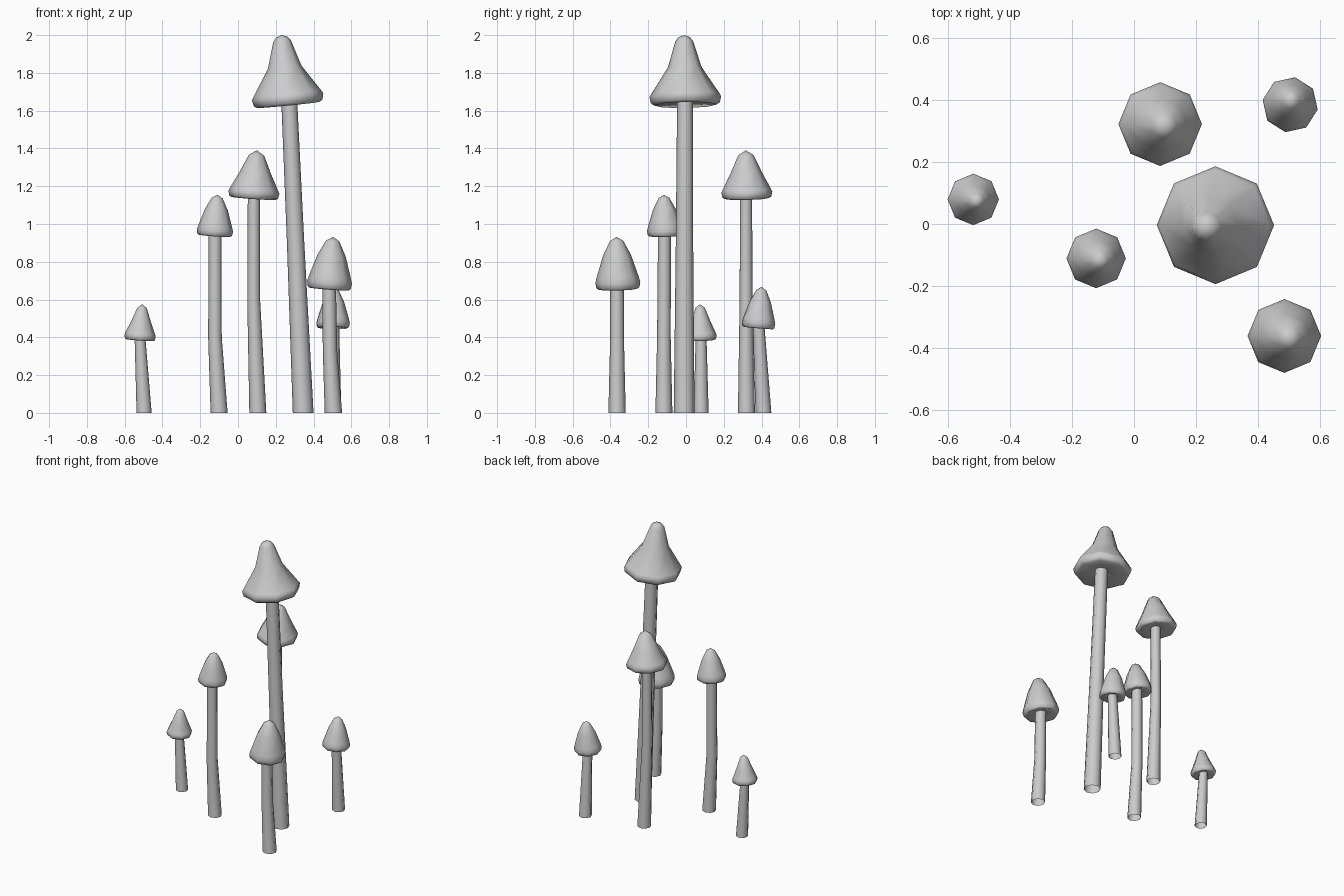
import bpy, bmesh, math
from mathutils import Vector, Matrix

if "Cube" in bpy.data.objects:
    bpy.data.objects.remove(bpy.data.objects["Cube"])

SIDES = 8
# cap profiles: (radius, height) as fractions, from under the cap to near the tip
BELL = [(0.3, 0.08), (0.87, 0.0), (0.96, 0.03), (1.0, 0.13), (0.93, 0.24), (0.63, 0.64), (0.3, 0.92)]
CONE = [(0.3, 0.08), (0.87, 0.0), (0.96, 0.03), (1.0, 0.13), (0.94, 0.2), (0.62, 0.53), (0.3, 0.9)]
FLARED = [(0.25, 0.07), (0.87, 0.0), (0.96, 0.03), (1.0, 0.12), (0.94, 0.17), (0.47, 0.54), (0.25, 0.91), (0.16, 0.97)]


def loft(name, rings, tip=None, root=None):
    """Skin a list of vertex rings, optionally closed to a point at each end."""
    bm = bmesh.new()
    loops = [[bm.verts.new(p) for p in ring] for ring in rings]
    for a, b in zip(loops, loops[1:]):
        for i in range(SIDES):
            j = (i + 1) % SIDES
            bm.faces.new((a[i], a[j], b[j], b[i]))
    for point, ring, flip in ((tip, loops[-1], False), (root, loops[0], True)):
        if point is None:
            continue
        v = bm.verts.new(point)
        for i in range(SIDES):
            p, q = ring[i], ring[(i + 1) % SIDES]
            bm.faces.new((q, p, v) if flip else (p, q, v))
    mesh = bpy.data.meshes.new(name)
    bm.to_mesh(mesh)
    bm.free()
    obj = bpy.data.objects.new(name, mesh)
    bpy.context.collection.objects.link(obj)
    for poly in mesh.polygons:
        poly.use_smooth = True
    return obj


def ring(radius, z, turn=0.0):
    return [Vector((radius * math.cos(turn + i * math.tau / SIDES),
                    radius * math.sin(turn + i * math.tau / SIDES), z)) for i in range(SIDES)]


def mushroom(name, stem, rim, apex, radius, profile, turn=0.0):
    # stem: open tube through (x, y, z, radius) stations
    loft(name + "_stem", [[p + Vector((x, y, 0)) for p in ring(r, z)] for x, y, z, r in stem])
    # cap: turned profile leaning along the line from rim centre to apex
    rim, apex = Vector(rim), Vector(apex)
    axis = apex - rim
    h = axis.length
    m = Matrix.Translation(rim) @ Vector((0, 0, 1)).rotation_difference(axis).to_matrix().to_4x4()
    rings = [[m @ p for p in ring(radius * r, h * z, turn)] for r, z in profile]
    loft(name + "_cap", rings, apex, m @ Vector((0, 0, h * profile[0][1])))


mushroom("tallest", [(.345, -.01, 0, .055), (.305, -.008, .9, .046), (.27, -.005, 1.68, .042)],
         (.267, -.003, 1.63), (.23, -.01, 2.0), .19, FLARED)
mushroom("second", [(.105, .32, 0, .045), (.083, .318, .6, .034), (.084, .318, 1.18, .032)],
         (.082, .323, 1.135), (.1, .316, 1.39), .135, CONE)
mushroom("third", [(-.1, -.117, 0, .045), (-.122, -.117, .4, .036), (-.121, -.114, .98, .034)],
         (-.124, -.11, .937), (-.109, -.117, 1.155), .096, BELL)
mushroom("smallest", [(-.497, .08, 0, .04), (-.52, .08, .42, .028)],
         (-.52, .08, .385), (-.506, .074, .575), .083, CONE)
mushroom("front_right", [(.505, -.365, 0, .046), (.487, -.365, .33, .038), (.482, -.365, .7, .036)],
         (.482, -.36, .655), (.503, -.368, .932), .119, BELL)
mushroom("back_right", [(.505, .41, 0, .042), (.505, .383, .49, .03)],
         (.503, .382, .449), (.507, .401, .667), .09, BELL, math.radians(-10))
